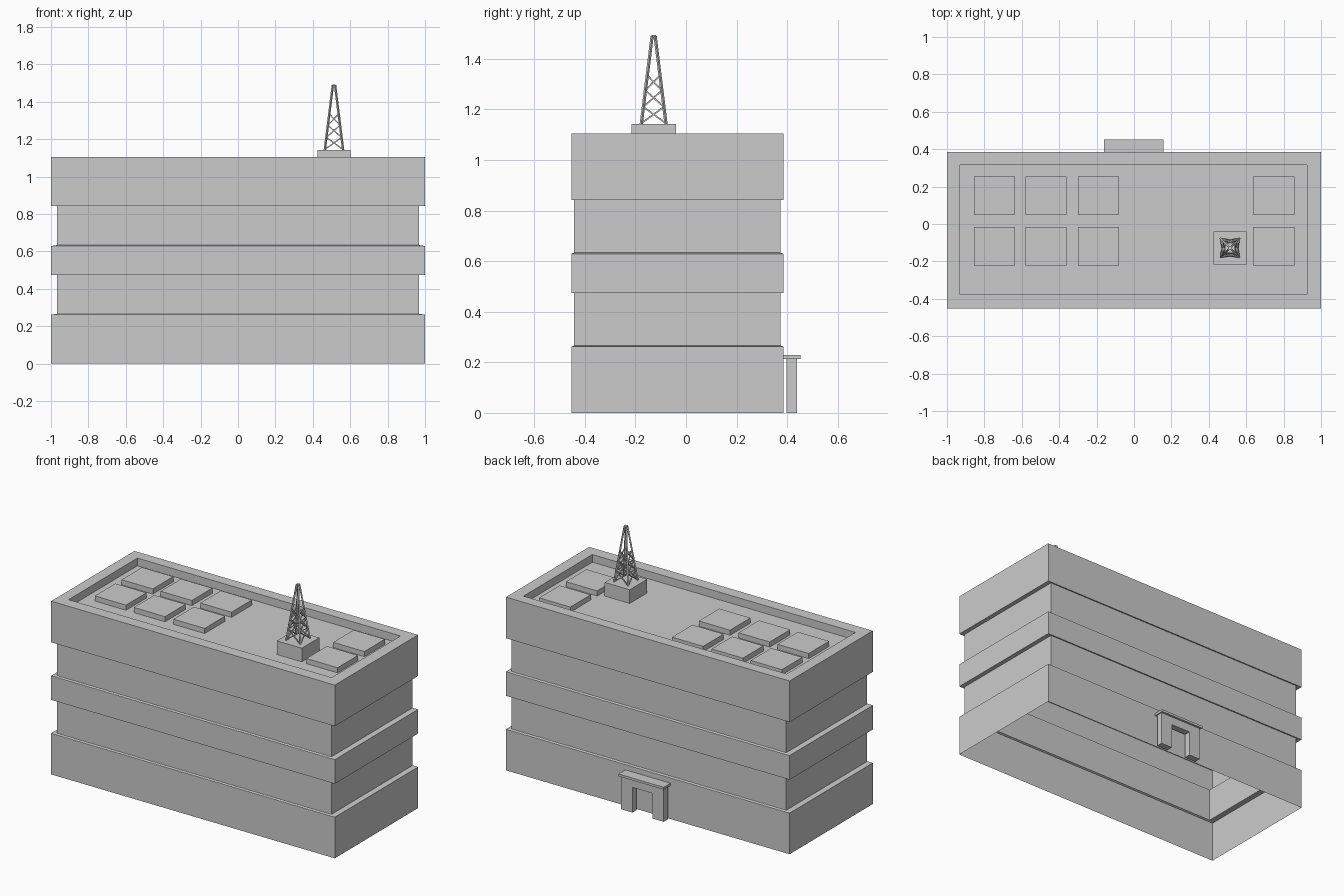
import bpy, bmesh
from mathutils import Vector, Matrix

if "Cube" in bpy.data.objects:
    bpy.data.objects.remove(bpy.data.objects["Cube"])


def finish(name, bm, recalc=True):
    if recalc:
        bmesh.ops.recalc_face_normals(bm, faces=bm.faces)
    mesh = bpy.data.meshes.new(name)
    bm.to_mesh(mesh)
    bm.free()
    ob = bpy.data.objects.new(name, mesh)
    bpy.context.collection.objects.link(ob)
    return ob


def add_box(bm, x0, x1, y0, y1, z0, z1):
    m = Matrix.Translation(((x0 + x1) / 2, (y0 + y1) / 2, (z0 + z1) / 2)) @ \
        Matrix.Diagonal((x1 - x0, y1 - y0, z1 - z0, 1))
    bmesh.ops.create_cube(bm, size=1, matrix=m)


def box(name, *dims):
    bm = bmesh.new()
    add_box(bm, *dims)
    return finish(name, bm)


def add_bar(bm, a, b, w):
    a, b = Vector(a), Vector(b)
    d = b - a
    m = Matrix.Translation((a + b) / 2) @ d.to_track_quat('Z', 'Y').to_matrix().to_4x4() @ \
        Matrix.Diagonal((w, w, d.length, 1))
    bmesh.ops.create_cube(bm, size=1, matrix=m)


# Building shell: stacked rectangular rings, open underneath, roof sunk behind a parapet
OUT = (-1.0, 1.0, -0.453, 0.385)
REC = (-0.968, 0.968, -0.442, 0.373)
ROOF = (-0.93, 0.925, -0.378, 0.315)
FLOOR = 1.055
rings = [(OUT, 0), (OUT, 0.262), (REC, 0.267), (REC, 0.478), (OUT, 0.475), (OUT, 0.629),
         (REC, 0.634), (REC, 0.845), (OUT, 0.842), (OUT, 1.104), (ROOF, 1.104), (ROOF, FLOOR)]
bm = bmesh.new()
prev = None
for (x0, x1, y0, y1), z in rings:
    ring = [bm.verts.new((x, y, z)) for x, y in ((x0, y0), (x1, y0), (x1, y1), (x0, y1))]
    if prev:
        for i in range(4):
            j = (i + 1) % 4
            bm.faces.new((prev[i], prev[j], ring[j], ring[i]))
    prev = ring
bm.faces.new(prev)
finish("building_shell", bm, recalc=False)

# Roof panels
for i, cx in enumerate((-0.745, -0.47, -0.19, 0.747)):
    for j, cy in enumerate((-0.118, 0.152)):
        box(f"roof_panel_{i}_{j}", cx - 0.11, cx + 0.11, cy - 0.103, cy + 0.103, FLOOR, FLOOR + 0.033)

# Mast plinth
CX, CY, Z0, Z1 = 0.513, -0.128, 1.142, 1.49
box("mast_plinth", CX - 0.088, CX + 0.088, CY - 0.088, CY + 0.088, FLOOR, Z1 - 0.348)


# Lattice mast: four tapering legs with crossed braces
def corner(k, z):
    h = 0.049 + (0.006 - 0.049) * (z - Z0) / (Z1 - Z0)
    sx, sy = ((-1, -1), (1, -1), (1, 1), (-1, 1))[k % 4]
    return (CX + sx * h, CY + sy * h, z)


bm = bmesh.new()
levels = (1.145, 1.21, 1.275, 1.335)
for k in range(4):
    add_bar(bm, corner(k, Z0), corner(k, Z1), 0.009)
    for lo, hi in zip(levels, levels[1:]):
        add_bar(bm, corner(k, lo), corner(k + 1, hi), 0.006)
        add_bar(bm, corner(k + 1, lo), corner(k, hi), 0.006)
add_box(bm, CX - 0.009, CX + 0.009, CY - 0.009, CY + 0.009, Z1 - 0.006, Z1 + 0.004)
finish("lattice_mast", bm)

# Rear entrance: portal frame profile extruded, with canopy slab
bm = bmesh.new()
profile = [(-0.15, 0), (-0.07, 0), (-0.07, 0.16), (0.07, 0.16), (0.07, 0), (0.15, 0), (0.15, 0.213), (-0.15, 0.213)]
face = bm.faces.new([bm.verts.new((x, 0.398, z)) for x, z in profile])
ext = bmesh.ops.extrude_face_region(bm, geom=[face])
bmesh.ops.translate(bm, vec=(0, 0.041, 0), verts=[v for v in ext["geom"] if isinstance(v, bmesh.types.BMVert)])
finish("entrance_frame", bm)
box("entrance_canopy", -0.16, 0.158, 0.385, 0.453, 0.213, 0.228)
